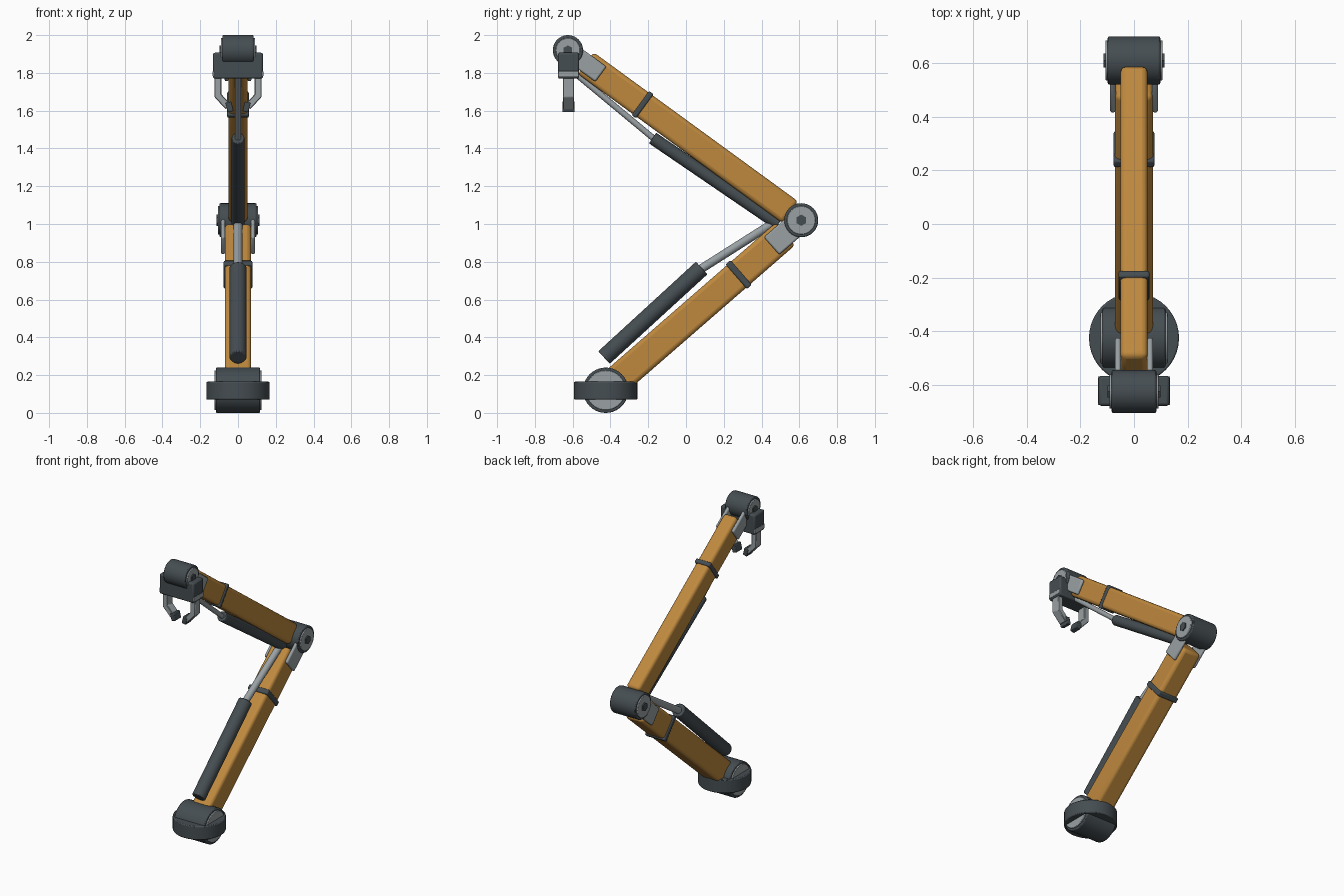
import bpy, bmesh, math
from mathutils import Vector, Matrix

cube = bpy.data.objects.get("Cube")
if cube:
    bpy.data.objects.remove(cube, do_unlink=True)


def material(name, rgb):
    m = bpy.data.materials.new(name)
    m.use_nodes = True
    m.diffuse_color = (*rgb, 1)
    m.node_tree.nodes["Principled BSDF"].inputs["Base Color"].default_value = (*rgb, 1)
    return m


ORANGE = material("orange paint", (0.52, 0.25, 0.048))
DARK = material("dark steel", (0.06, 0.075, 0.083))
LIGHT = material("light steel", (0.32, 0.355, 0.37))


def finish(name, bm, mat, bevel=0.0, segments=2):
    bmesh.ops.recalc_face_normals(bm, faces=bm.faces)
    mesh = bpy.data.meshes.new(name)
    bm.to_mesh(mesh)
    bm.free()
    mesh.materials.append(mat)
    ob = bpy.data.objects.new(name, mesh)
    bpy.context.collection.objects.link(ob)
    if bevel:
        mod = ob.modifiers.new("rounded edges", "BEVEL")
        mod.width = bevel
        mod.segments = segments
        mod.limit_method = "ANGLE"
        mod.angle_limit = math.radians(40)
    bpy.ops.object.select_all(action="DESELECT")
    ob.select_set(True)
    bpy.context.view_layer.objects.active = ob
    bpy.ops.object.shade_smooth_by_angle(angle=math.radians(35))
    return ob


def box(name, centre, size, mat, turn=Matrix(), bevel=0.0, segments=2):
    bm = bmesh.new()
    bmesh.ops.create_cube(bm, size=1, matrix=Matrix.Translation(centre) @ turn @ Matrix.Diagonal((*size, 1)))
    return finish(name, bm, mat, bevel, segments)


def rod(name, start, end, radius, mat, sides=32, bevel=0.0):
    start, end = Vector(start), Vector(end)
    axis = end - start
    turn = axis.to_track_quat("Z", "Y").to_matrix().to_4x4()
    bm = bmesh.new()
    bmesh.ops.create_cone(bm, cap_ends=True, segments=sides, radius1=radius, radius2=radius,
                          depth=axis.length, matrix=Matrix.Translation((start + end) / 2) @ turn)
    return finish(name, bm, mat, bevel)


def joint(name, centre, radius, half, disc, bolt):
    # Dark drum across the arm, with a light cap and hex bolt on both ends
    across = Vector((1, 0, 0))
    rod(name + "_drum", centre - across * half, centre + across * half, radius, DARK, 40, 0.006)
    for side, s in (("left", 1), ("right", -1)):
        face = centre + across * s * half
        rod(f"{name}_cap_{side}", face - across * s * 0.01, face + across * s * 0.008, disc, LIGHT, 40, 0.003)
        if bolt:
            rod(f"{name}_bolt_{side}", face, face + across * s * 0.015, bolt, DARK, 6)


def arm(name, start, end, near, far, width, height, band, bracket, bracket_width):
    # Rounded beam with a clamp band, and bracket plates at its far joint
    axis = end - start
    length = axis.length
    d = axis.normalized()
    turn = Matrix.Rotation(math.atan2(d.z, d.y), 4, "X")
    box(name + "_beam", start + d * (near + length - far) / 2, (width, length - far - near, height),
        ORANGE, turn, 0.022, 3)
    box(name + "_clamp_band", start + d * length * 0.68, (width + 0.013, band, height + 0.016),
        DARK, turn, 0.008)
    for side, s in (("left", 1), ("right", -1)):
        box(f"{name}_bracket_{side}", end - d * bracket / 2 + Vector((s * (width / 2 + 0.009), 0, 0)),
            (0.022, bracket, bracket_width), LIGHT, turn, 0.009)


base = Vector((0, -0.425, 0.12))
elbow = Vector((0, 0.61, 1.02))
wrist = Vector((0, -0.625, 1.92))

# Base and joints
rod("turntable", (0, -0.425, 0.07), (0, -0.425, 0.165), 0.168, DARK, 40, 0.006)
joint("base", base, 0.12, 0.117, 0.105, 0)
joint("elbow", elbow, 0.09, 0.098, 0.075, 0.03)
joint("wrist", wrist, 0.08, 0.083, 0.064, 0.026)

# Beams
arm("lower_arm", base, elbow, 0.06, 0.11, 0.14, 0.157, 0.035, 0.208, 0.124)
arm("upper_arm", elbow, wrist, 0.07, 0.115, 0.102, 0.142, 0.03, 0.216, 0.1)

# Pistons
rod("lower_piston_barrel", (0, -0.434, 0.293), (0, 0.083, 0.767), 0.045, DARK, 24, 0.005)
rod("lower_piston_rod", (0, 0.06, 0.75), (0, 0.47, 1.01), 0.023, LIGHT, 20)
rod("upper_piston_barrel", (0, 0.49, 1.0), (0, -0.177, 1.455), 0.034, DARK, 24, 0.005)
rod("upper_piston_rod", (0, -0.15, 1.435), (0, -0.59, 1.80), 0.016, LIGHT, 20)

# Gripper palm
box("gripper_palm", (0, -0.622, 1.838), (0.264, 0.112, 0.138), DARK, bevel=0.01)

# Gripper fingers: bent light profile, side hinge and dark pad
finger = [(0.125, 1.79), (0.125, 1.672), (0.064, 1.607), (0.042, 1.637), (0.088, 1.687), (0.088, 1.79)]
for side, s in (("left", 1), ("right", -1)):
    bm = bmesh.new()
    face = bm.faces.new([bm.verts.new((s * x, -0.652, z)) for x, z in finger])
    moved = bmesh.ops.extrude_face_region(bm, geom=[face])["geom"]
    bmesh.ops.translate(bm, vec=(0, 0.06, 0), verts=[v for v in moved if isinstance(v, bmesh.types.BMVert)])
    finish("finger_" + side, bm, LIGHT, 0.004, 1)
    box("finger_pad_" + side, (s * 0.045, -0.622, 1.62), (0.032, 0.066, 0.052), DARK,
        Matrix.Rotation(s * 0.25, 4, "Y"), 0.004)
    box("finger_hinge_" + side, (s * 0.126, -0.622, 1.795), (0.016, 0.108, 0.03), LIGHT, bevel=0.003)
